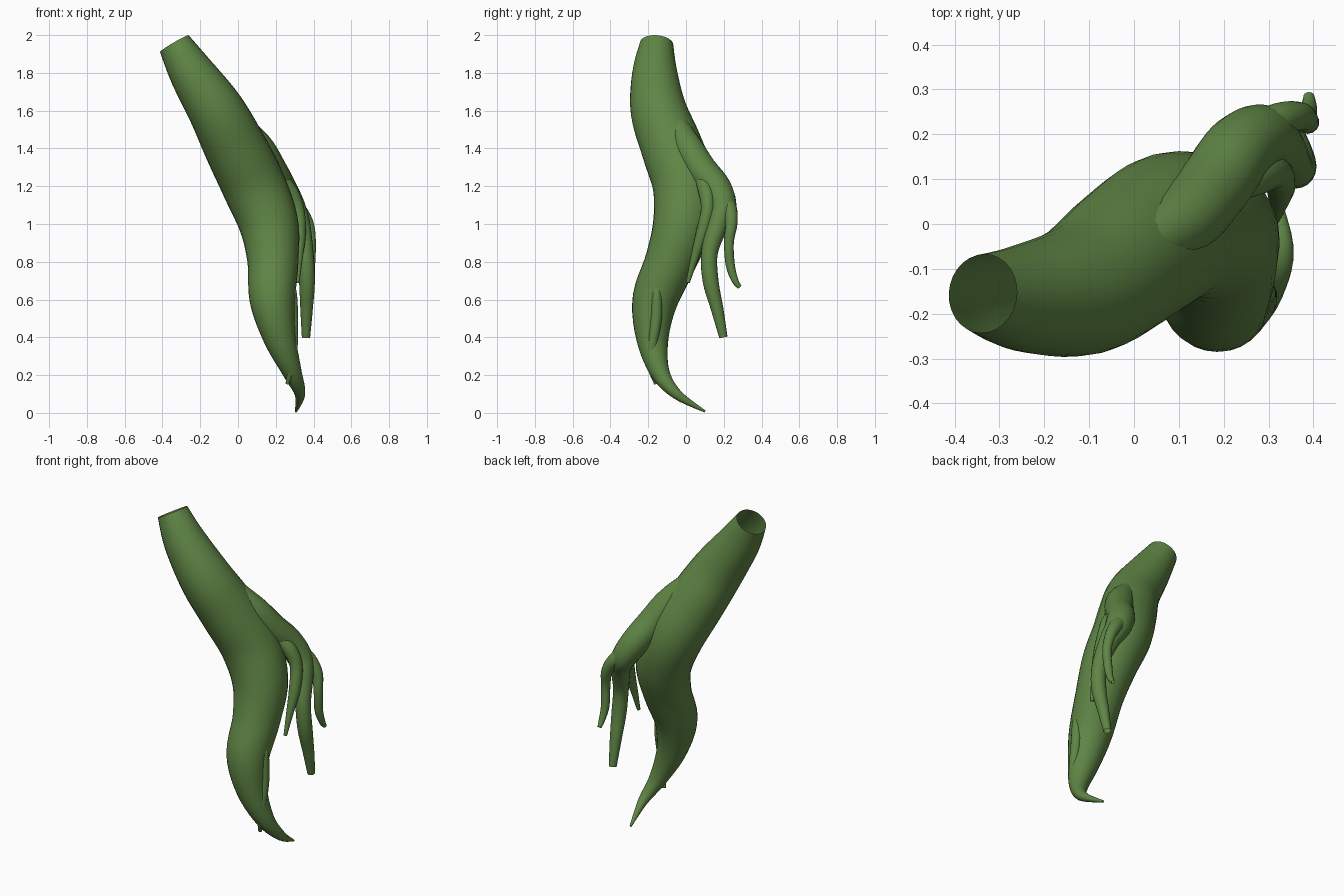
import bpy, bmesh, math
from mathutils import Vector

green = bpy.data.materials.new("root green")
green.diffuse_color = (0.115, 0.235, 0.06, 1)


def catmull(p, i, t):
    a, b, c, d = (p[max(0, min(len(p) - 1, i + k))] for k in (-1, 0, 1, 2))
    return [0.5 * (2 * q + (r - o) * t + (2 * o - 5 * q + 4 * r - s) * t * t
                   + (3 * q - o - 3 * r + s) * t ** 3) for o, q, r, s in zip(a, b, c, d)]


def tube(name, pts, sides=20, steps=5):
    """Open tapered tube through (x, y, z, radius) points."""
    path = [catmull(pts, i, k / steps) for i in range(len(pts) - 1) for k in range(steps)]
    path.append(list(pts[-1]))
    bm = bmesh.new()
    rings = []
    for i, p in enumerate(path):
        c = Vector(p[:3])
        tan = (Vector(path[min(i + 1, len(path) - 1)][:3])
               - Vector(path[max(i - 1, 0)][:3])).normalized()
        u = Vector((0, 1, 0)) - tan * tan.y
        u.normalize()
        v = u.cross(tan)
        rings.append([bm.verts.new(c + p[3] * (math.cos(a) * u + math.sin(a) * v))
                      for a in (2 * math.pi * k / sides for k in range(sides))])
    for r, s in zip(rings, rings[1:]):
        for k in range(sides):
            n = (k + 1) % sides
            bm.faces.new((r[k], r[n], s[n], s[k])).smooth = True
    bmesh.ops.recalc_face_normals(bm, faces=bm.faces)
    me = bpy.data.meshes.new(name)
    bm.to_mesh(me)
    bm.free()
    me.materials.append(green)
    ob = bpy.data.objects.new(name, me)
    bpy.context.collection.objects.link(ob)


# main trunk, leaning and ending in a curled tip
tube("trunk", [
    (-.337, -.155, 1.955, .088), (-.245, -.165, 1.8, .12), (-.115, -.145, 1.6, .149),
    (-.012, -.073, 1.4, .164), (.085, -.008, 1.2, .168), (.163, -.018, 1.0, .157),
    (.185, -.083, .8, .135), (.182, -.163, .6, .121), (.22, -.178, .4, .087),
    (.285, -.14, .22, .052), (.328, -.05, .1, .028), (.307, .1, .008, .006)], 28)

# side branch growing out of the trunk, splitting into three hanging fingers
tube("side_branch", [
    (.0, -.06, 1.54, .06), (.105, .005, 1.41, .08), (.175, .08, 1.29, .082),
    (.23, .16, 1.19, .08), (.285, .195, 1.09, .072), (.325, .17, 1.0, .057),
    (.355, .125, .85, .044), (.365, .13, .7, .042), (.363, .165, .55, .033),
    (.36, .198, .4, .022)])
tube("outer_finger", [
    (.25, .19, 1.14, .05), (.32, .23, 1.08, .04), (.37, .24, 1.0, .032),
    (.387, .227, .9, .026), (.385, .235, .78, .024), (.39, .26, .7, .018),
    (.39, .285, .665, .012)], 14)
tube("inner_finger", [
    (.2, .08, 1.25, .04), (.27, .105, 1.18, .042), (.315, .115, 1.08, .036),
    (.327, .085, .95, .033), (.322, .045, .82, .021), (.315, .01, .69, .01)], 14)

# small shoot hugging the lower trunk
tube("lower_shoot", [
    (.272, -.155, .71, .012), (.286, -.155, .64, .025), (.289, -.158, .5, .03),
    (.292, -.178, .36, .025), (.286, -.192, .26, .018), (.262, -.158, .155, .011)], 14)
